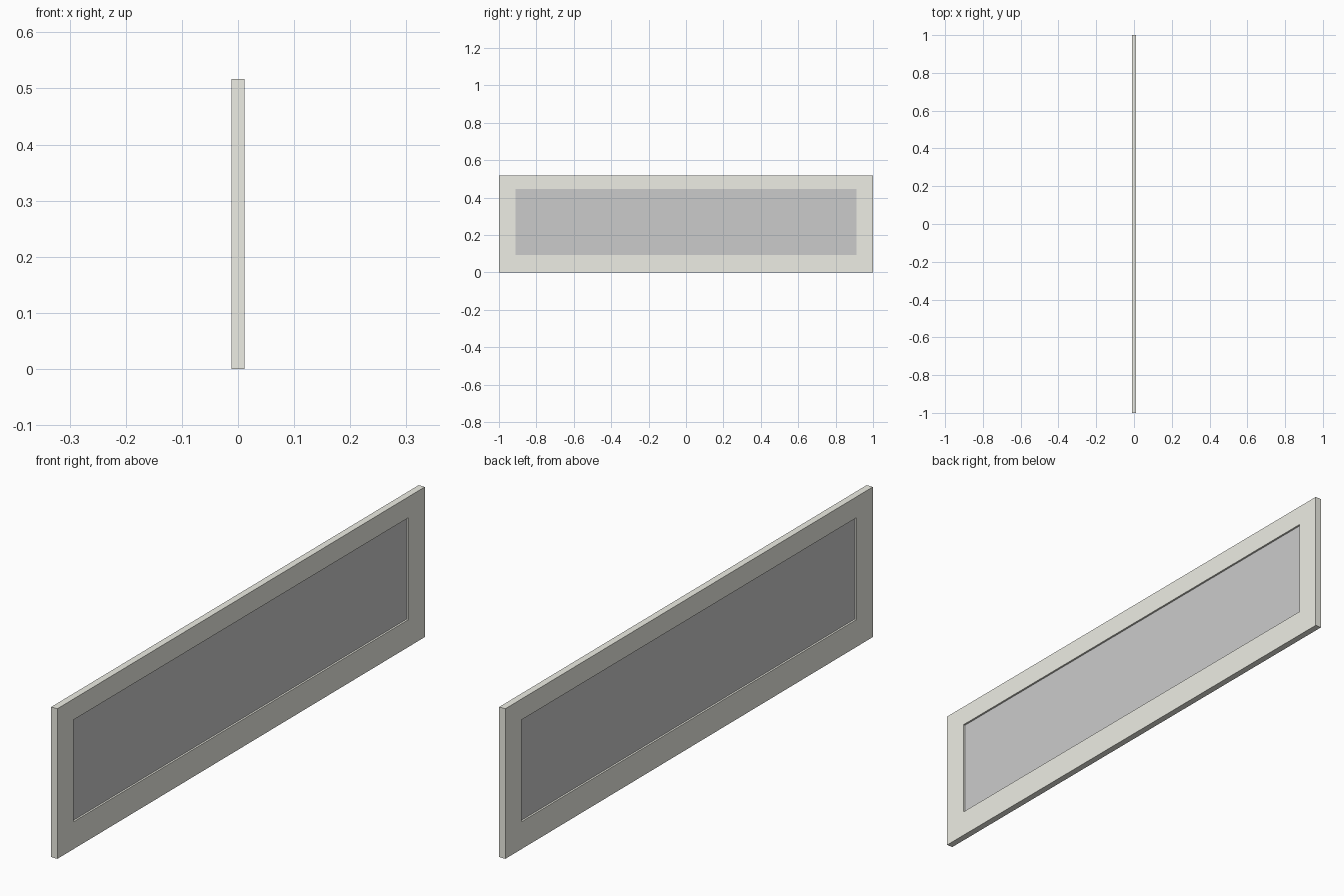
import bpy, bmesh

if "Cube" in bpy.data.objects:
    bpy.data.objects.remove(bpy.data.objects["Cube"])

HALF_T = 0.0117      # half thickness of the frame
PANEL_HALF_T = 0.005
OUTER = (-1.0, 1.0, 0.0, 0.517)          # y0, y1, z0, z1
INNER = (-0.912, 0.912, 0.094, 0.445)


def material(name, rgb):
    m = bpy.data.materials.new(name)
    m.diffuse_color = (*rgb, 1)
    m.use_nodes = True
    m.node_tree.nodes["Principled BSDF"].inputs["Base Color"].default_value = m.diffuse_color
    return m


def link(name, bm, mat=None):
    bmesh.ops.recalc_face_normals(bm, faces=bm.faces)
    me = bpy.data.meshes.new(name)
    bm.to_mesh(me)
    bm.free()
    ob = bpy.data.objects.new(name, me)
    bpy.context.collection.objects.link(ob)
    if mat:
        me.materials.append(mat)
    return ob


def loop(bm, rect, x):
    y0, y1, z0, z1 = rect
    return [bm.verts.new((x, y, z)) for y, z in ((y0, z0), (y1, z0), (y1, z1), (y0, z1))]


# Frame: four rectangular loops bridged into a closed ring
bm = bmesh.new()
loops = [loop(bm, OUTER, -HALF_T), loop(bm, OUTER, HALF_T),
         loop(bm, INNER, HALF_T), loop(bm, INNER, -HALF_T)]
for a, b in zip(loops, loops[1:] + loops[:1]):
    for i in range(4):
        j = (i + 1) % 4
        bm.faces.new((a[i], a[j], b[j], b[i]))
link("window_frame", bm, material("cream_paint", (0.85, 0.85, 0.78)))

# Panel: thin slab recessed on both sides of the frame
bm = bmesh.new()
front, back = loop(bm, INNER, PANEL_HALF_T), loop(bm, INNER, -PANEL_HALF_T)
bm.faces.new(front)
bm.faces.new(back)
for i in range(4):
    j = (i + 1) % 4
    bm.faces.new((front[i], front[j], back[j], back[i]))
link("inset_panel", bm)
